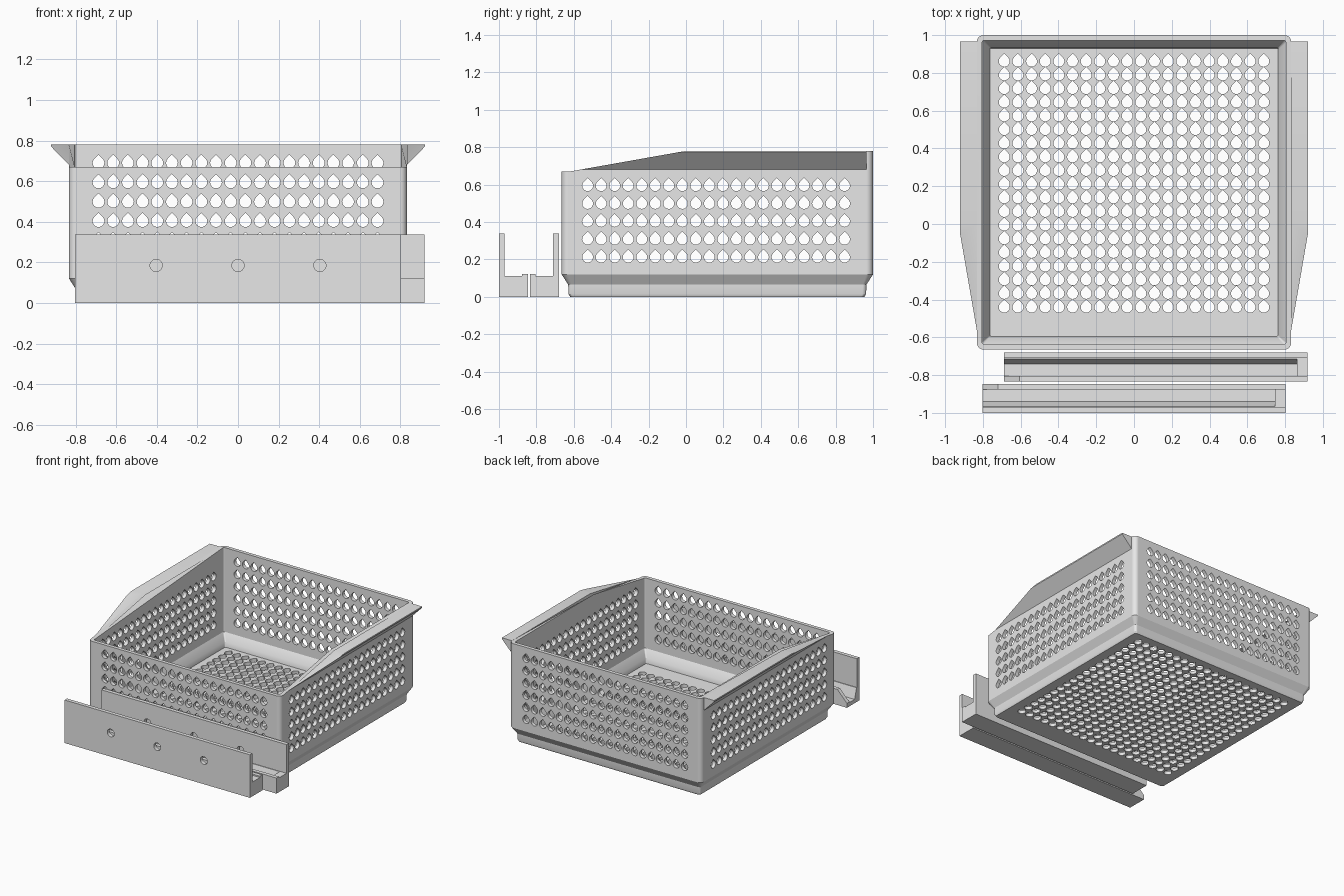
import bpy, bmesh, math
from mathutils import Vector

if "Cube" in bpy.data.objects:
    bpy.data.objects.remove(bpy.data.objects["Cube"])

grey = bpy.data.materials.new("light grey plastic")
grey.diffuse_color = (0.8, 0.8, 0.8, 1)
grey.use_nodes = True
grey.node_tree.nodes["Principled BSDF"].inputs["Base Color"].default_value = grey.diffuse_color


def to_object(bm, name):
    bmesh.ops.recalc_face_normals(bm, faces=bm.faces)
    mesh = bpy.data.meshes.new(name)
    bm.to_mesh(mesh)
    bm.free()
    obj = bpy.data.objects.new(name, mesh)
    bpy.context.collection.objects.link(obj)
    return obj


def loft(bm, rings):
    """Skin a list of equal-length point rings and cap both ends."""
    loops = [[bm.verts.new(p) for p in ring] for ring in rings]
    n = len(loops[0])
    for a, b in zip(loops, loops[1:]):
        for i in range(n):
            j = (i + 1) % n
            bm.faces.new((a[i], a[j], b[j], b[i]))
    bm.faces.new(loops[0])
    bm.faces.new(loops[-1])


def cutter(name, shape, centres, place, d0, d1):
    """Many prisms of one outline, along the axis chosen by place(u, v, d)."""
    bm = bmesh.new()
    for cu, cv in centres:
        loft(bm, [[place(cu + u, cv + v, d) for u, v in shape] for d in (d0, d1)])
    obj = to_object(bm, name)
    obj.hide_render = True
    return obj


def cut(obj, tool):
    mod = obj.modifiers.new("holes", 'BOOLEAN')
    mod.operation = 'DIFFERENCE'
    mod.solver = 'EXACT'
    mod.object = tool
    bpy.context.view_layer.update()
    deps = bpy.context.evaluated_depsgraph_get()
    mesh = bpy.data.meshes.new_from_object(obj.evaluated_get(deps))
    obj.modifiers.clear()
    obj.data = mesh
    bpy.data.objects.remove(tool)


def finish(obj):
    obj.data.materials.clear()
    obj.data.materials.append(grey)
    bpy.ops.object.select_all(action='DESELECT')
    obj.select_set(True)
    bpy.context.view_layer.objects.active = obj
    bpy.ops.object.shade_smooth_by_angle(angle=math.radians(30))


# Basket shell: rounded-rectangle rings, outside going up then inside going down
HX, Y0, Y1 = 0.832, -0.665, 1.0
TOP, FRONT_TOP, SLOPE_END = 0.78, 0.67, -0.62
SLOPE = (TOP - FRONT_TOP) / -SLOPE_END


def rounded_ring(inset, z, r, seg=5):
    x, ya, yb = HX - inset - r, Y0 + inset + r, Y1 - inset - r
    pts = []
    for q, (cx, cy) in enumerate(((x, yb), (-x, yb), (-x, ya), (x, ya))):
        for s in range(seg + 1):
            a = math.pi / 2 * (q + s / seg)
            pts.append((cx + r * math.cos(a), cy + r * math.sin(a), z))
    return pts


bm = bmesh.new()
loft(bm, [rounded_ring(*p) for p in (
    (0.045, 0, 0.02), (0.037, 0.015, 0.02), (0.035, 0.065, 0.02), (0, 0.12, 0.035),
    (0, TOP, 0.035), (0.028, TOP, 0.012), (0.028, 0.12, 0.012),
    (0.065, 0.065, 0.008), (0.07, 0.025, 0.008))])

# Lower the rim towards the front
for y in (0, SLOPE_END):
    bmesh.ops.bisect_plane(bm, geom=bm.verts[:] + bm.edges[:] + bm.faces[:],
                           plane_co=(0, y, 0), plane_no=(0, 1, 0))
for v in bm.verts:
    if v.co.z > 0.7:
        v.co.z = max(FRONT_TOP, min(TOP, TOP + SLOPE * v.co.y))
bmesh.ops.dissolve_limit(bm, angle_limit=math.radians(0.5),
                         verts=bm.verts[:], edges=bm.edges[:])
basket = to_object(bm, "basket")

# Teardrop perforations in the walls and floor
R = 0.029
drop = [(R * math.cos(a), R * math.sin(a))
        for a in (math.radians(135 + 22.5 * i) for i in range(13))] + [(0, R * math.sqrt(2))]
STEP = 0.0723
cols = [(i - 9.5) * STEP for i in range(20)]
rows = [0.212 + 0.0955 * i for i in range(5)]


def along_x(u, v, d): return (d, u, v)
def along_y(u, v, d): return (u, d, v)
def along_z(u, v, d): return (u, v, d)


cut(basket, cutter("side_holes", drop, [(c + 0.161, z) for c in cols for z in rows],
                   along_x, -1, 1))
cut(basket, cutter("end_holes", drop, [(c, z) for c in cols for z in rows],
                   along_y, -1, 1.2))
cut(basket, cutter("upper_back_holes", drop, [(c, 0.69) for c in cols],
                   along_y, 0.5, 1.2))
cut(basket, cutter("floor_holes", drop,
                   [(c, -0.44 + STEP * j) for c in cols for j in range(19)],
                   along_z, -0.1, 0.1))
finish(basket)
weighted = basket.modifiers.new("even shading", 'WEIGHTED_NORMAL')
weighted.keep_sharp = True

# Wedge-shaped hanging flanges on both sides, trimmed by the sloping rim
for side, label in ((-1, "left"), (1, "right")):
    bm = bmesh.new()
    section = [(HX, 0.68), (0.92, 0.77), (0.92, TOP), (HX, TOP)]
    loft(bm, [[(side * x, y, z) for x, z in section] for y in (-0.6, 0.965)])
    bmesh.ops.bisect_plane(bm, geom=bm.verts[:] + bm.edges[:] + bm.faces[:],
                           plane_co=(0, 0, TOP), plane_no=Vector((0, -SLOPE, 1)),
                           clear_outer=True)
    bmesh.ops.holes_fill(bm, edges=[e for e in bm.edges if e.is_boundary])
    finish(to_object(bm, label + "_flange"))

# Slide rails: tall screw plate, channel with low lip, stop block at the right end
profile = [(0, 0), (0.154, 0), (0.154, 0.122), (0.124, 0.122), (0.124, 0.03),
           (0.06, 0.03), (0.035, 0.112), (0.03, 0.112), (0.03, 0.337), (0, 0.337)]
entry = [(t, 0.035 if z == 0.122 else z) for t, z in profile]
stop = [(0.03, 0.03), (0.124, 0.03), (0.124, 0.112), (0.03, 0.112)]
circle = [(0.03 * math.cos(a), 0.03 * math.sin(a))
          for a in (math.tau * i / 24 for i in range(24))]

for name, x0, y0, sy in (("front_rail", 0, -1.0, 1), ("rear_rail", 0.115, -0.68, -1)):
    def ring(points, x):
        return [(x0 + x, y0 + sy * t, z) for t, z in points]

    bm = bmesh.new()
    loft(bm, [ring(entry, -0.803), ring(profile, -0.72), ring(profile, 0.803)])
    rail = to_object(bm, name)
    cut(rail, cutter(name + "_screw_holes", circle,
                     [(x0 + x, 0.185) for x in (-0.403, 0, 0.403)],
                     along_y, y0 - sy * 0.05, y0 + sy * 0.08))
    finish(rail)
    bm = bmesh.new()
    loft(bm, [ring(stop, 0.747), ring(stop, 0.803)])
    finish(to_object(bm, name + "_stop"))
